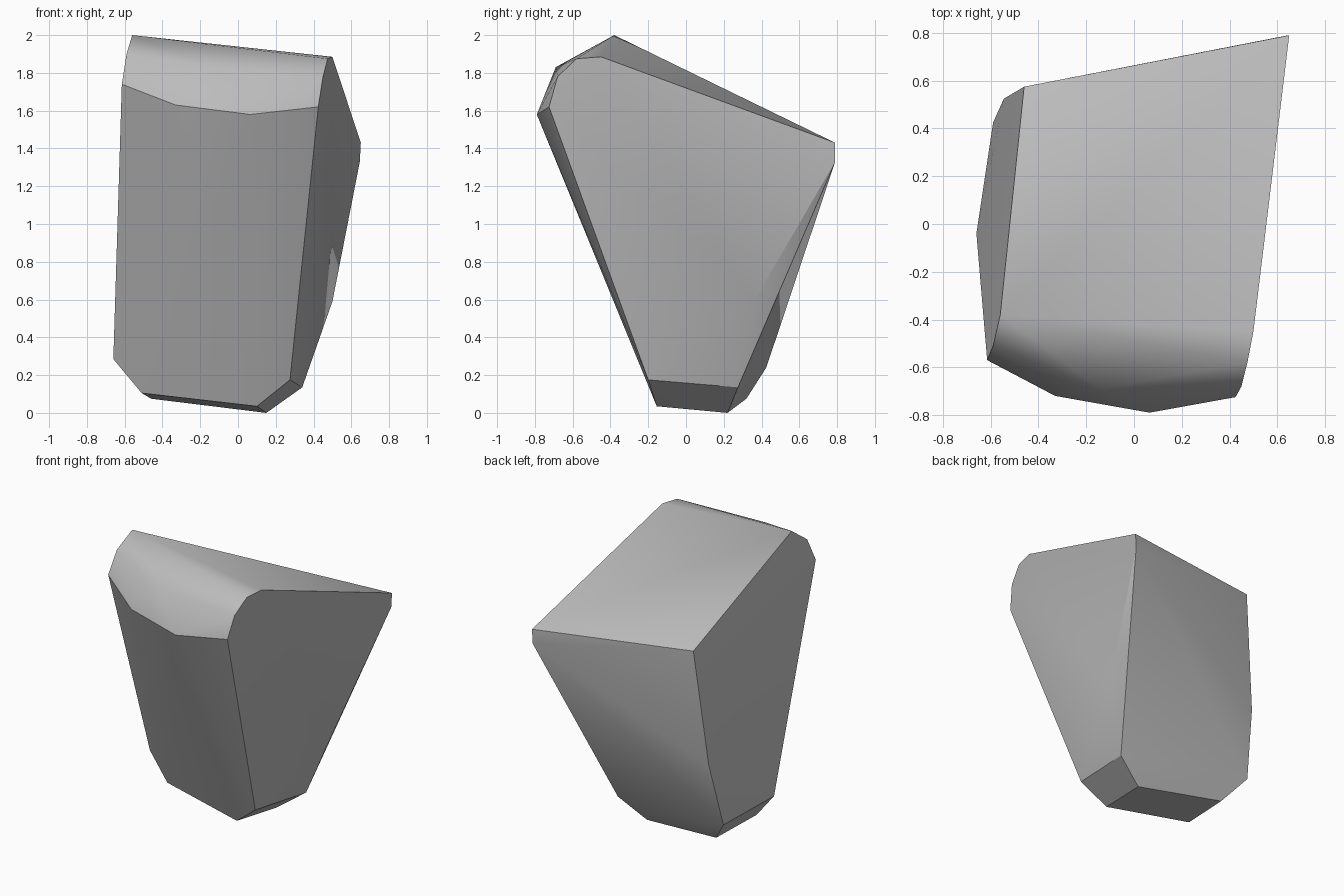
import bpy
import bmesh
import math

# Remove the default cube only
default_cube = bpy.data.objects.get("Cube")
if default_cube:
    bpy.data.objects.remove(default_cube, do_unlink=True)


def make_material(name, value):
    """Plain flat grey material."""
    material = bpy.data.materials.new(name)
    material.use_nodes = True
    colour = (value, value, value, 1.0)
    material.diffuse_color = colour
    shader = material.node_tree.nodes["Principled BSDF"]
    shader.inputs["Base Color"].default_value = colour
    shader.inputs["Roughness"].default_value = 1.0
    return material


def make_hull(name, outlines, material, smooth_angle):
    """Wrap the corner outlines in a convex skin, as a chipped stone."""
    mesh = bpy.data.meshes.new(name)
    bm = bmesh.new()
    for outline in outlines:
        for corner in outline:
            bm.verts.new(corner)
    result = bmesh.ops.convex_hull(bm, input=bm.verts[:])
    unused = {item for key in ("geom_interior", "geom_unused")
              for item in result[key] if isinstance(item, bmesh.types.BMVert)}
    bmesh.ops.delete(bm, geom=list(unused), context="VERTS")
    bmesh.ops.recalc_face_normals(bm, faces=bm.faces[:])
    bm.to_mesh(mesh)
    bm.free()
    mesh.materials.append(material)

    rock = bpy.data.objects.new(name, mesh)
    bpy.context.collection.objects.link(rock)
    bpy.ops.object.select_all(action="DESELECT")
    rock.select_set(True)
    bpy.context.view_layer.objects.active = rock
    bpy.ops.object.shade_smooth_by_angle(angle=math.radians(smooth_angle))
    return rock


# Sloping top and its back rim
top = [(-.56, -.38, 2), (.5, -.45, 1.885), (.475, -.58, 1.875),
       (.65, .79, 1.43), (.645, .79, 1.33), (-.46, .575, 1.49)]

# Rounded brow along the front of the top
brow = [(-.59, -.51, 1.9), (-.615, -.57, 1.74), (-.33, -.72, 1.63),
        (.065, -.79, 1.58), (.425, -.725, 1.62), (.45, -.68, 1.78),
        (-.14, -.69, 1.83)]

# Lower edges of the two side faces
left_side = [(.275, -.2, .175), (.34, .275, .135), (.5, .36, .59)]
right_side = [(-.66, -.04, .285), (-.59, .425, .24), (-.545, .525, .69)]

# Small underside
base = [(.1, -.155, .035), (.15, .22, 0), (-.46, .32, .075), (-.51, -.06, .105)]

stone_grey = make_material("stone grey", .5)
make_hull("rock", [top, brow, left_side, right_side, base], stone_grey, 30)
